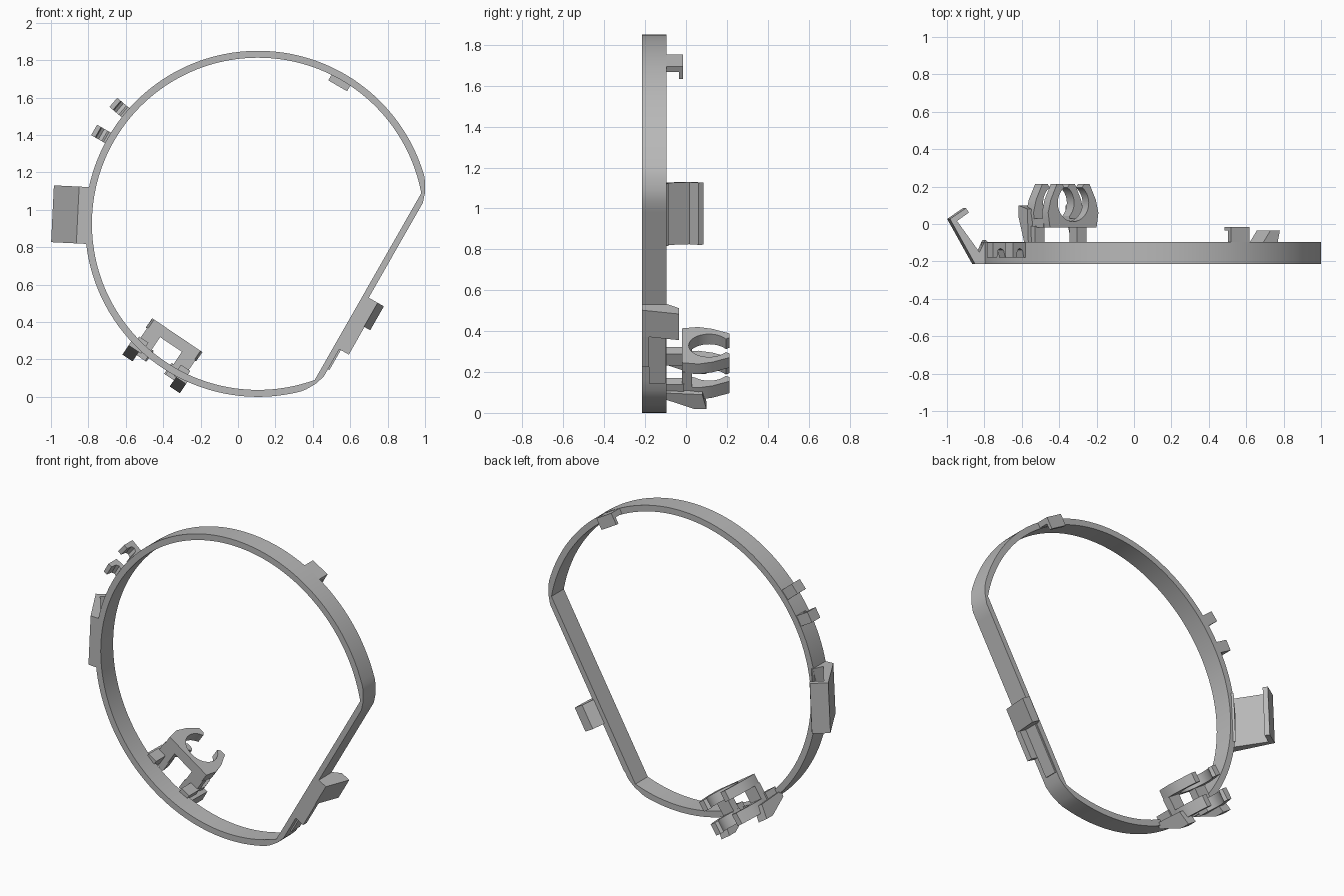
import bpy, bmesh
from math import sin, cos, radians, pi
from mathutils import Vector

if "Cube" in bpy.data.objects:
    bpy.data.objects.remove(bpy.data.objects["Cube"])

grey = bpy.data.materials.new("plain_grey")
grey.use_nodes = True
grey.diffuse_color = (0.48, 0.48, 0.48, 1)
grey.node_tree.nodes["Principled BSDF"].inputs["Base Color"].default_value = (0.48, 0.48, 0.48, 1)

CX, CZ = 0.107, 0.925           # ring centre
FRONT, BACK = -0.215, -0.095    # ring depth
R_OUT, R_IN = 0.925, 0.888
CHORD = radians(-29.7)          # direction the flat side faces
H_IN, H_OUT = 0.677, 0.71       # flat side distance from centre


def place(angle, r, t, y):
    """Point at radius r and tangent offset t, seen from the ring centre."""
    return Vector((CX + r * cos(angle) - t * sin(angle), y,
                   CZ + r * sin(angle) + t * cos(angle)))


def finish(name, bm):
    bmesh.ops.recalc_face_normals(bm, faces=bm.faces)
    mesh = bpy.data.meshes.new(name)
    bm.to_mesh(mesh)
    bm.free()
    mesh.materials.append(grey)
    obj = bpy.data.objects.new(name, mesh)
    bpy.context.collection.objects.link(obj)
    bpy.ops.object.select_all(action='DESELECT')
    obj.select_set(True)
    bpy.context.view_layer.objects.active = obj
    bpy.ops.object.shade_smooth_by_angle(angle=radians(25))


def prism(name, angle, profile, lo, hi, along="t"):
    """Extrude a (r, y) profile along t, or a (t, y) profile along r."""
    bm = bmesh.new()
    ends = []
    for d in (lo, hi):
        pts = [(p, d, y) if along == "t" else (d, p, y) for p, y in profile]
        ends.append([bm.verts.new(place(angle, *q)) for q in pts])
    a, b = ends
    bm.faces.new(a)
    bm.faces.new(b)
    for i in range(len(a)):
        j = (i + 1) % len(a)
        bm.faces.new((a[i], a[j], b[j], b[i]))
    finish(name, bm)


def block(name, angle, r0, r1, t0, t1, y0, y1):
    prism(name, angle, [(r0, y0), (r1, y0), (r1, y1), (r0, y1)], t0, t1)


# Main band: a circle with one flat side and blunted corners
def flat(h, normal, a):
    c = cos(a - normal)
    return h / c if c > 0.1 else 9


def inner(a):
    return min(R_IN, flat(H_IN, CHORD, a))


def outer(a):
    return min(R_OUT, flat(H_OUT, CHORD, a),
               flat(0.893, 0, a), flat(0.893, 2 * CHORD, a))


half = radians(40.35)
arc_n, flat_n = 150, 24
angles = [CHORD - half + 2 * half * i / flat_n for i in range(flat_n)]
angles += [CHORD + half + (2 * pi - 2 * half) * i / arc_n for i in range(arc_n)]
bm = bmesh.new()
rows = []
for a in angles:
    rows.append([bm.verts.new(place(a, r, 0, y)) for r, y in
                 ((outer(a), FRONT), (outer(a), BACK), (inner(a), BACK), (inner(a), FRONT))])
for i, row in enumerate(rows):
    nxt = rows[(i + 1) % len(rows)]
    for k in range(4):
        m = (k + 1) % 4
        bm.faces.new((row[k], nxt[k], nxt[m], row[m]))
finish("band", bm)

# Slanted side wing with a returned lip
prism("side_wing", radians(177.2),
      [(0.90, FRONT), (0.965, FRONT), (1.10, 0.027), (1.015, 0.085), (0.997, 0.062),
       (1.062, 0.016), (0.942, -0.15), (0.91, -0.085), (0.90, -0.095)], -0.152, 0.152)

# Two small outward hooks
for label, deg in (("upper", 140), ("lower", 150.2)):
    prism(label + "_hook", radians(deg),
          [(0.90, -0.1), (1.01, -0.1), (1.01, -0.18), (0.985, -0.18), (0.98, -0.14),
           (0.965, -0.13), (0.945, -0.14), (0.935, -0.18), (0.90, -0.18)], -0.032, 0.032)

# Top catch reaching behind the band with an inward lip
prism("top_catch", radians(60),
      [(0.89, -0.11), (0.923, -0.11), (0.923, -0.015), (0.852, -0.015),
       (0.852, -0.035), (0.89, -0.035)], -0.058, 0.058)

# Latch on the flat side: wedge, front flange and a thin guide strip
prism("latch_wedge", CHORD,
      [(0.70, FRONT), (0.765, FRONT), (0.803, -0.035), (0.745, -0.035), (0.70, -0.1)],
      -0.197, -0.05)
block("latch_flange", CHORD, 0.70, 0.768, -0.367, -0.197, FRONT, -0.18)
block("latch_strip", CHORD, 0.70, 0.719, -0.49, -0.197, -0.18, -0.1)

# Tube clip: C-shaped cradle, open to the back
CLIP = radians(236)
T_MID, Y_MID, BORE = -0.025, 0.113, 0.1


def arc(start, end, n):
    """Bore arc points in degrees."""
    steps = [radians(start + (end - start) * i / n) for i in range(n + 1)]
    return [(BORE * cos(a), Y_MID + BORE * sin(a)) for a in steps]


def mirrored(points, side):
    return [(T_MID + side * t, y) for t, y in points]


shell = [(0.15, -0.02), (0.162, 0.06), (0.145, 0.13), (0.105, 0.213), (0.07, 0.213)]
right_side = mirrored(shell, 1)
left_side = mirrored(shell, -1)
prism("inner_cradle", CLIP,
      right_side + mirrored(arc(55, -235, 32), 1) + left_side[::-1], 0.735, 0.795, "r")

for label, side in (("left", 1), ("right", -1)):
    # Outer row prongs, side rails, legs and braces
    prong = [(0.065, -0.02)] + shell + arc(55, -45, 12)
    prism(label + "_prong", CLIP, mirrored(prong, side), 0.875, 0.945, "r")
    t0, t1 = sorted(T_MID + side * t for t in (0.07, 0.155))
    block(label + "_rail", CLIP, 0.79, 0.90, t0, t1, -0.02, 0.03)
    t0, t1 = sorted(T_MID + side * t for t in (0.105, 0.165))
    block(label + "_leg", CLIP, 0.855, 0.925, t0, t1, -0.11, -0.01)
    t0, t1 = sorted(T_MID + side * t for t in (0.12, 0.185))
    prism(label + "_brace", CLIP,
          [(0.89, -0.11), (0.925, -0.11), (0.985, 0.04), (0.985, 0.1), (0.90, 0.08)], t0, t1)
